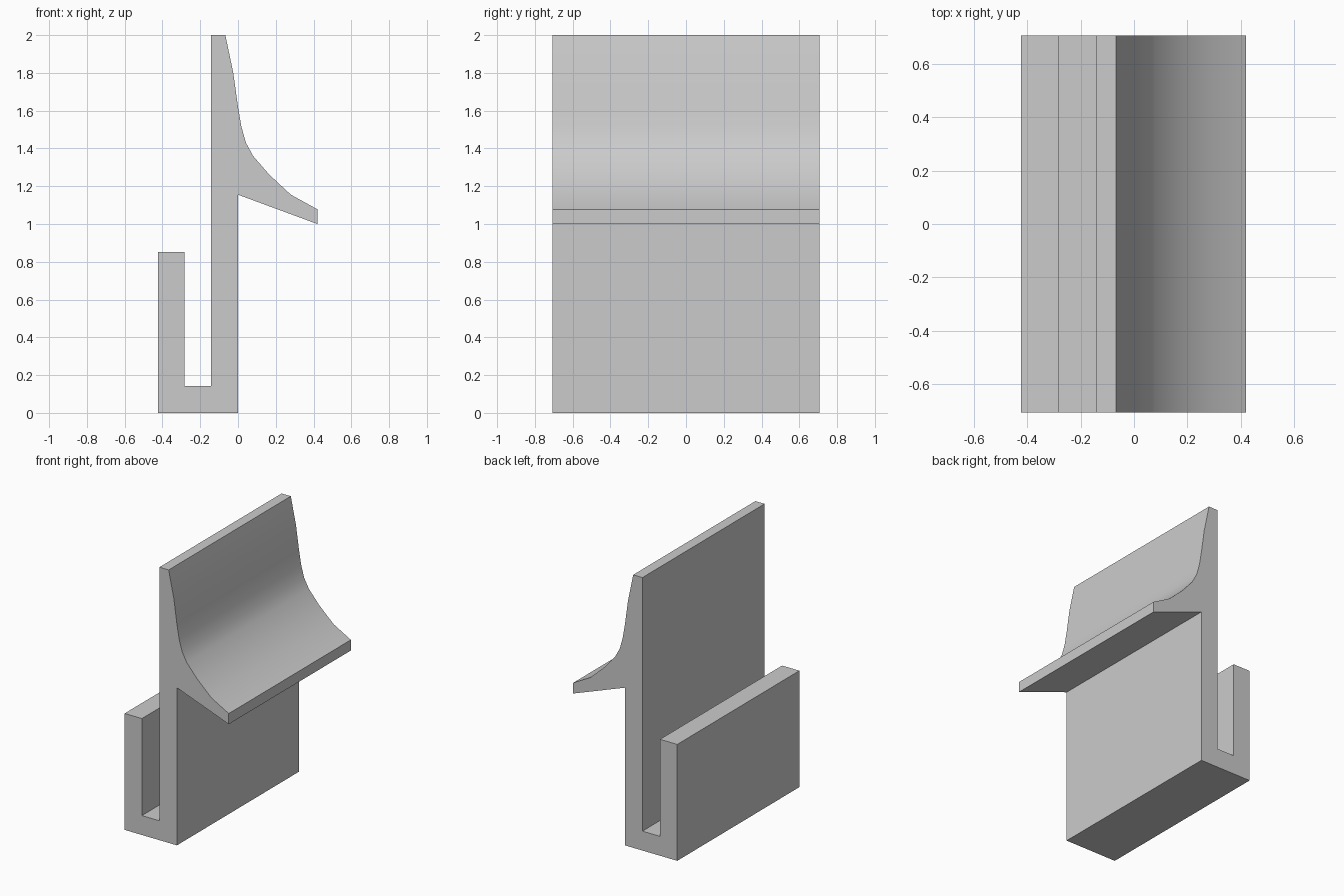
import bpy
import bmesh
import math

cube = bpy.data.objects.get("Cube")
if cube:
    bpy.data.objects.remove(cube, do_unlink=True)

HALF_LENGTH = 0.707

# Plain grey material
grey = bpy.data.materials.new("light_grey")
grey.use_nodes = True
colour = (0.6, 0.6, 0.6, 1)
grey.diffuse_color = colour
grey.node_tree.nodes["Principled BSDF"].inputs["Base Color"].default_value = colour

# Cross-section: hooked channel, upright wall, then the curved ledge
channel = [(0, 0), (-0.424, 0), (-0.424, 0.853), (-0.284, 0.853),
           (-0.284, 0.142), (-0.142, 0.142), (-0.142, 2)]
curved_face = [(-0.067, 2), (-0.025, 1.8), (0, 1.62), (0.018, 1.515),
               (0.042, 1.43), (0.08, 1.36), (0.165, 1.262),
               (0.28, 1.155), (0.42, 1.078)]
ledge_underside = [(0.42, 1), (0, 1.155)]
profile = channel + curved_face + ledge_underside

# Extrude the section along y
bm = bmesh.new()
section = bm.faces.new([bm.verts.new((x, -HALF_LENGTH, z)) for x, z in profile])
extruded = bmesh.ops.extrude_face_region(bm, geom=[section], use_keep_orig=True)
moved = [v for v in extruded["geom"] if isinstance(v, bmesh.types.BMVert)]
bmesh.ops.translate(bm, verts=moved, vec=(0, 2 * HALF_LENGTH, 0))
bmesh.ops.recalc_face_normals(bm, faces=bm.faces)

mesh = bpy.data.meshes.new("clip_on_ledge")
bm.to_mesh(mesh)
bm.free()
mesh.materials.append(grey)
rail = bpy.data.objects.new("clip_on_ledge", mesh)
bpy.context.collection.objects.link(rail)

# Smooth the curved face, keep the corners crisp
bpy.ops.object.select_all(action="DESELECT")
rail.select_set(True)
bpy.context.view_layer.objects.active = rail
bpy.ops.object.shade_smooth_by_angle(angle=math.radians(30))
